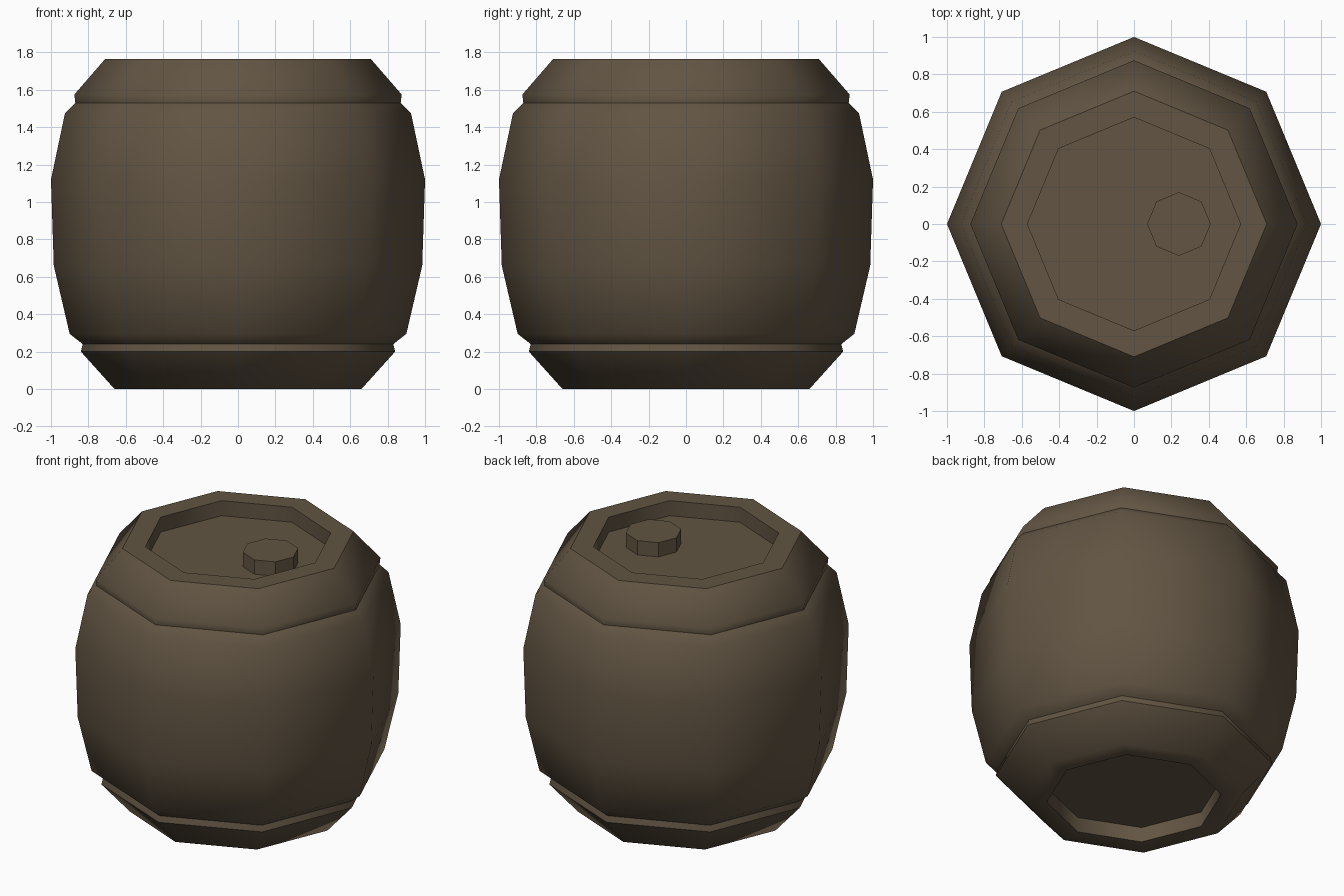
import bpy, bmesh, math

if "Cube" in bpy.data.objects:
    bpy.data.objects.remove(bpy.data.objects["Cube"])

SIDES = 8
brown = bpy.data.materials.new("dark_olive_brown")
brown.diffuse_color = (0.122, 0.090, 0.056, 1)
brown.use_nodes = True
brown.node_tree.nodes["Principled BSDF"].inputs["Base Color"].default_value = brown.diffuse_color


def lathe(name, profile, sharp=(), cap_start=False, cap_end=False, centre=(0, 0)):
    """Spin (radius, height) points into an eight-sided shell; 'sharp' lists hard rings."""
    bm = bmesh.new()
    rings = []
    for r, z in profile:
        rings.append([bm.verts.new((centre[0] + r * math.cos(2 * math.pi * k / SIDES),
                                    centre[1] + r * math.sin(2 * math.pi * k / SIDES), z))
                      for k in range(SIDES)])
    for low, high in zip(rings, rings[1:]):
        for k in range(SIDES):
            n = (k + 1) % SIDES
            bm.faces.new((low[k], low[n], high[n], high[k]))
    if cap_start:
        bm.faces.new(rings[0][::-1])
    if cap_end:
        bm.faces.new(rings[-1])
    for f in bm.faces:
        f.smooth = True
    for i in sharp:
        for k in range(SIDES):
            bm.edges.get((rings[i][k], rings[i][(k + 1) % SIDES])).smooth = False
    mesh = bpy.data.meshes.new(name)
    bm.to_mesh(mesh)
    bm.free()
    mesh.materials.append(brown)
    obj = bpy.data.objects.new(name, mesh)
    bpy.context.collection.objects.link(obj)
    return obj


# Bottom rim with the recessed underside
lathe("lower_rim", [(0.53, 0.10), (0.53, 0.0), (0.66, 0.0), (0.84, 0.20), (0.83, 0.24)],
      sharp=(0, 1, 3), cap_start=True)

# Bulging body
lathe("barrel_body", [(0.83, 0.24), (0.90, 0.295), (0.985, 0.66), (1.0, 1.12),
                      (0.925, 1.475), (0.87, 1.53)])

# Top rim with the recessed lid
lathe("upper_rim", [(0.87, 1.53), (0.875, 1.575), (0.71, 1.765), (0.57, 1.765), (0.57, 1.665)],
      sharp=(2, 3, 4), cap_end=True)

# Filler plug on the lid
plug = lathe("filler_plug", [(0.17, 1.66), (0.17, 1.76)], sharp=(0, 1),
             cap_end=True, centre=(0.24, 0))
for p in plug.data.polygons:
    p.use_smooth = False
